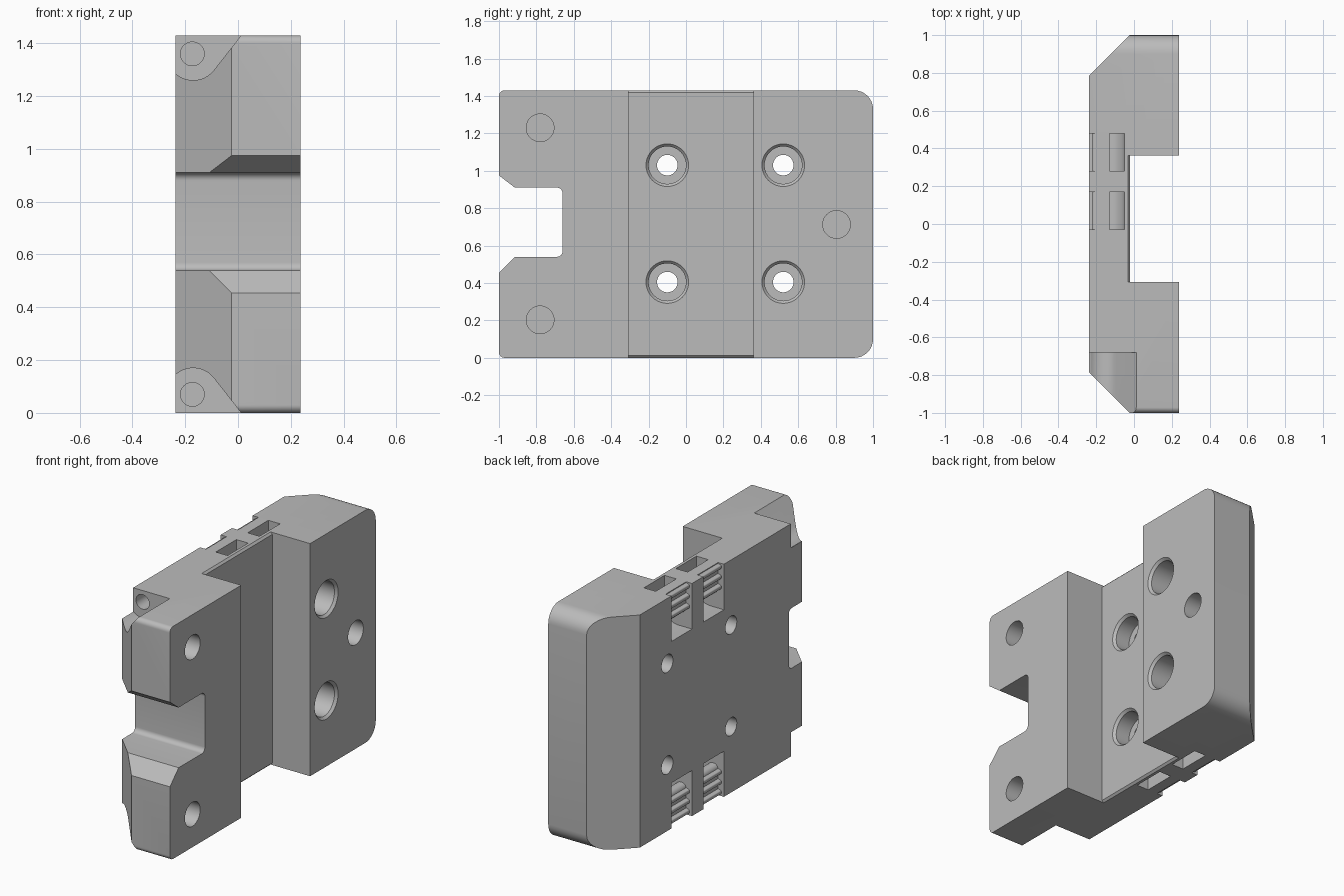
import bpy, bmesh, math
from mathutils import Vector

if "Cube" in bpy.data.objects:
    bpy.data.objects.remove(bpy.data.objects["Cube"])

H = 1.43      # height
W = 0.237     # half thickness

grey = bpy.data.materials.new("mid grey")
grey.use_nodes = True
colour = (0.5, 0.5, 0.5, 1)
grey.diffuse_color = colour
grey.node_tree.nodes["Principled BSDF"].inputs["Base Color"].default_value = colour


def rounded(points, steps=8):
    """Polygon whose points may carry a third value, the fillet radius."""
    out = []
    for i, p in enumerate(points):
        c = Vector(p[:2])
        if len(p) < 3:
            out.append(c)
            continue
        a = (Vector(points[i - 1][:2]) - c).normalized()
        b = (Vector(points[(i + 1) % len(points)][:2]) - c).normalized()
        half = a.angle(b) / 2
        centre = c + (a + b).normalized() * p[2] / math.sin(half)
        start = c + a * p[2] / math.tan(half) - centre
        end = c + b * p[2] / math.tan(half) - centre
        sweep = start.angle_signed(end)
        for k in range(steps + 1):
            t = -sweep * k / steps
            out.append(centre + Vector((start.x * math.cos(t) - start.y * math.sin(t),
                                        start.x * math.sin(t) + start.y * math.cos(t))))
    return out


def loft(name, rings, axis):
    """Solid through rings of equal length, each given as (position, points)."""
    bm = bmesh.new()
    loops = []
    for pos, pts in rings:
        loop = []
        for u, v in pts:
            co = {"x": (pos, u, v), "y": (u, pos, v), "z": (u, v, pos)}[axis]
            loop.append(bm.verts.new(co))
        loops.append(loop)
    n = len(loops[0])
    for lo, hi in zip(loops, loops[1:]):
        for i in range(n):
            j = (i + 1) % n
            bm.faces.new((lo[i], lo[j], hi[j], hi[i]))
    bm.faces.new(loops[0])
    bm.faces.new(loops[-1])
    bmesh.ops.recalc_face_normals(bm, faces=bm.faces)
    mesh = bpy.data.meshes.new(name)
    bm.to_mesh(mesh)
    bm.free()
    mesh.materials.append(grey)
    obj = bpy.data.objects.new(name, mesh)
    bpy.context.collection.objects.link(obj)
    return obj


def prism(name, pts, axis, a, b):
    return loft(name, [(a, pts), (b, pts)], axis)


def circle(u, v, r, n=40):
    return [(u + r * math.cos(math.tau * i / n), v + r * math.sin(math.tau * i / n))
            for i in range(n)]


def cut(cutter):
    """Subtract a cutter from the body and discard it."""
    mod = body.modifiers.new("cut", "BOOLEAN")
    mod.operation, mod.solver, mod.object = "DIFFERENCE", "EXACT", cutter
    bpy.context.view_layer.objects.active = body
    bpy.ops.object.modifier_apply(modifier=mod.name)
    bpy.data.objects.remove(cutter)


def flip(pts):
    return [(u, H - v) for u, v in pts]


# Side outline with the mouth at the front
lower = [(-0.66, 0.54, 0.03), (-0.915, 0.54), (-1, 0.455), (-1, 0, 0.03), (1, 0, 0.1)]
upper = [(p[0], H - p[1] if i else 0.91, *p[2:]) for i, p in enumerate(lower)]
upper[1] = (-0.915, 0.91)
body = prism("carriage_plate", rounded(lower + upper[::-1]), "x", -W, W)

# Sloped front and back edges on the mounting side
for s in (-1, 1):
    slope = [(-W, s * 0.787), (-0.024, s), (0.076, s * 1.1), (-0.5, s * 1.1), (-0.5, s * 0.524)]
    cut(prism("edge_slope", slope, "z", -0.1, H + 0.1))

# Channel across the outer face, with softened floor ends
half = [(0.5, -0.1), (-0.032, -0.1), (-0.032, 0), (-0.02, 0.012)]
cut(prism("channel", half + flip(half)[::-1], "y", -0.307, 0.362))

# Corner pockets with their front screw holes
arc = [(-0.17 + 0.1 * math.cos(math.radians(a)), 1.36 + 0.1 * math.sin(math.radians(a)))
       for a in range(-40, -136, -8)]
pocket = [(0.04, H + 0.04), (0.012, H)] + arc + [(-0.3, 1.289), (-0.3, H + 0.04)]
for turn in (list, flip):
    cut(prism("pocket", turn(pocket), "y", -1.1, -0.68))
    cut(prism("front_hole", turn(circle(-0.173, 1.36, 0.045)), "y", -0.8, -0.4))

# Stepped bolt holes with chamfered rims
for y in (-0.1, 0.52):
    face = -0.02 if y < 0 else W
    for z in (0.405, 1.03):
        cut(loft("bolt_head_hole", [(-0.13, circle(y, z, 0.1)), (face - 0.015, circle(y, z, 0.1)),
                                    (face, circle(y, z, 0.114)), (face + 0.02, circle(y, z, 0.114))], "x"))
        cut(prism("bolt_hole", circle(y, z, 0.055), "x", -0.4, 0))

# Blind holes on the outer face
for y, z in ((-0.78, 0.203), (-0.78, 1.23), (0.805, 0.713)):
    cut(prism("blind_hole", circle(y, z, 0.074), "x", -0.03, 0.4))

# Toothed belt loops at top and bottom
top = H + 0.05
belt = [(-0.3, top), (-0.3, H - 0.28), (-0.05, H - 0.28, 0.09), (-0.05, top), (-0.13, top),
        (-0.13, H - 0.19, 0.03), (-0.197, H - 0.19, 0.03)]
for k in (2, 1, 0):
    z = H - 0.02 - 0.062 * k
    belt += [(-0.197, z - 0.02), (-0.219, z - 0.013, 0.008),
             (-0.219, z + 0.008, 0.008), (-0.197, z + 0.015)]
belt.append((-0.197, top))
loop = rounded(belt, 5)
for y in (-0.03, 0.28):
    for turn in (list, flip):
        cut(prism("belt_loop", turn(loop), "y", y, y + 0.2))

# Smooth shading on the curved surfaces
bpy.ops.object.select_all(action="DESELECT")
body.select_set(True)
bpy.context.view_layer.objects.active = body
bpy.ops.object.shade_smooth_by_angle(angle=math.radians(25))
